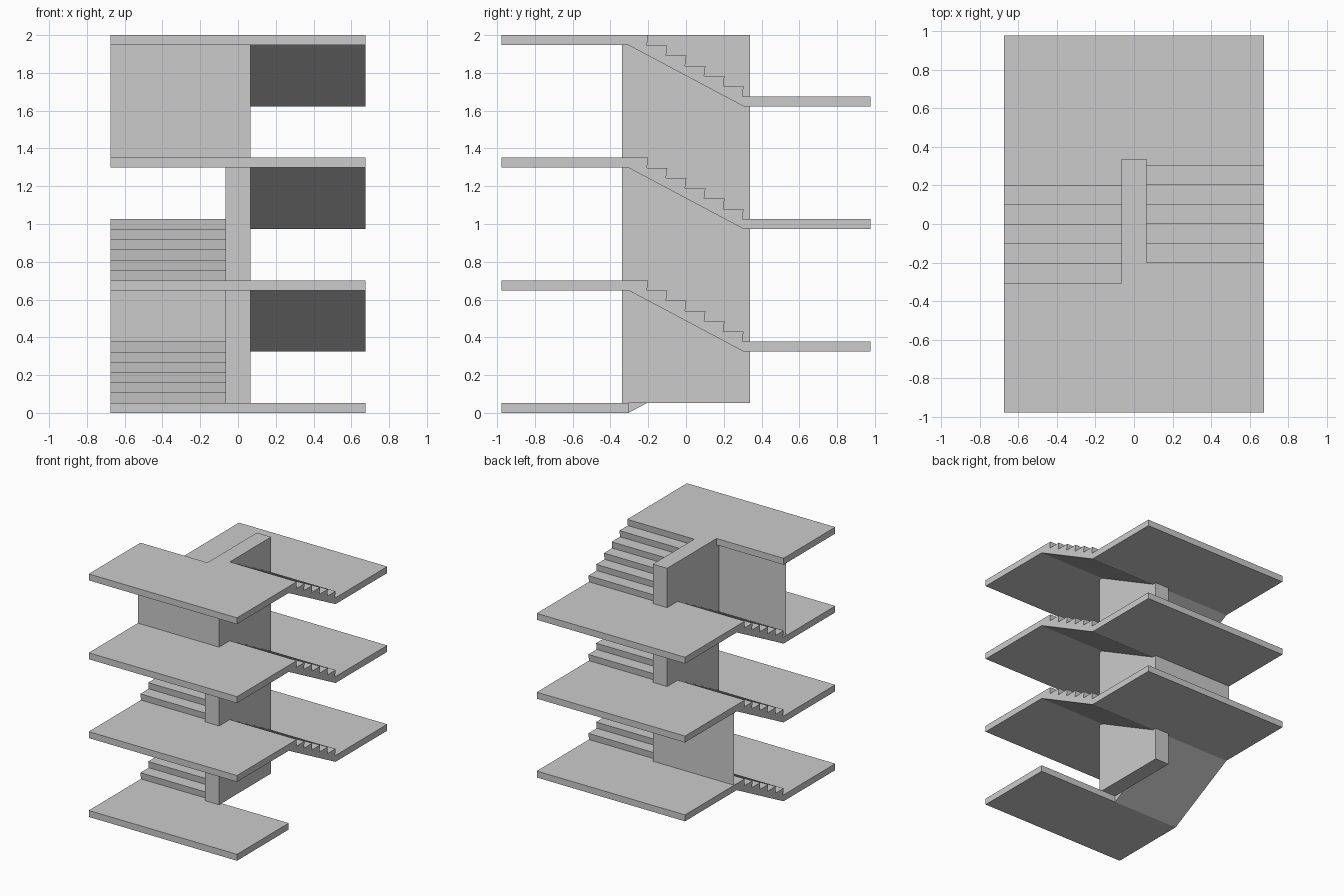
import bpy

if "Cube" in bpy.data.objects:
    bpy.data.objects.remove(bpy.data.objects["Cube"])

T = 0.053            # slab thickness
STOREY = 0.649       # floor to floor height
RISE = STOREY / 2
W = 0.675            # half width
D = 0.977            # half depth
CORE_X, CORE_Y = 0.065, 0.338
STEPS = 6


def make(name, verts, faces):
    mesh = bpy.data.meshes.new(name)
    mesh.from_pydata(verts, [], faces)
    mesh.update()
    obj = bpy.data.objects.new(name, mesh)
    bpy.context.collection.objects.link(obj)
    return obj


def prism(name, profile, x0, x1):
    """Extrude a (y, z) profile along x."""
    n = len(profile)
    verts = [(x, y, z) for x in (x0, x1) for y, z in profile]
    faces = [tuple(range(n))[::-1], tuple(range(n, 2 * n))]
    faces += [(i, (i + 1) % n, n + (i + 1) % n, n + i) for i in range(n)]
    return make(name, verts, faces)


def box(name, x0, x1, y0, y1, z0, z1):
    return prism(name, [(y0, z0), (y1, z0), (y1, z1), (y0, z1)], x0, x1)


def panel(name, y, z0, z1):
    """Thin closing panel across the left flight."""
    return make(name, [(-W, y, z0), (CORE_X, y, z0), (CORE_X, y, z1), (-W, y, z1)],
                [(0, 1, 2, 3)])


def flight(name, z, side):
    """Flight climbing RISE from top level z; side=1 climbs to the front on the
    right, side=-1 is the same shape turned to climb to the back on the left."""
    pts = [(0.305, z - T), (0.305, z)]
    for i in range(STEPS):
        y = 0.305 - 0.101 * i
        pts.append((y - 0.007, z + i * RISE / STEPS))        # foot of riser
        pts.append((y, z + (i + 1) * RISE / STEPS))          # overhanging nosing
    pts += [(-0.305, z + RISE), (-0.305, z + RISE - T)]
    obj = prism(name, pts, CORE_X, W)
    if side < 0:
        for v in obj.data.vertices:
            v.co.x, v.co.y = -v.co.x, -v.co.y
    return obj


# Floors at the front
for k in range(4):
    top = T + k * STOREY
    box(f"floor_{k}", -W, W, -D, -0.305, top - T, top)

# Half landings at the back, with the two flights of each storey
for k in range(3):
    base = T + k * STOREY
    mid = base + RISE
    box(f"landing_{k}", -W, W, 0.305, D, mid - T, mid)
    flight(f"left_flight_{k}", base, -1)
    flight(f"right_flight_{k}", mid, 1)

# Central wall between the flights
box("central_wall", -CORE_X, CORE_X, -CORE_Y, CORE_Y, T, T + 3 * STOREY)

# Closing panels: front of the top storey, back of the lower storey
panel("front_panel", -CORE_Y, T + 2 * STOREY, 3 * STOREY)
panel("back_panel", CORE_Y, T + RISE, RISE + STOREY)
